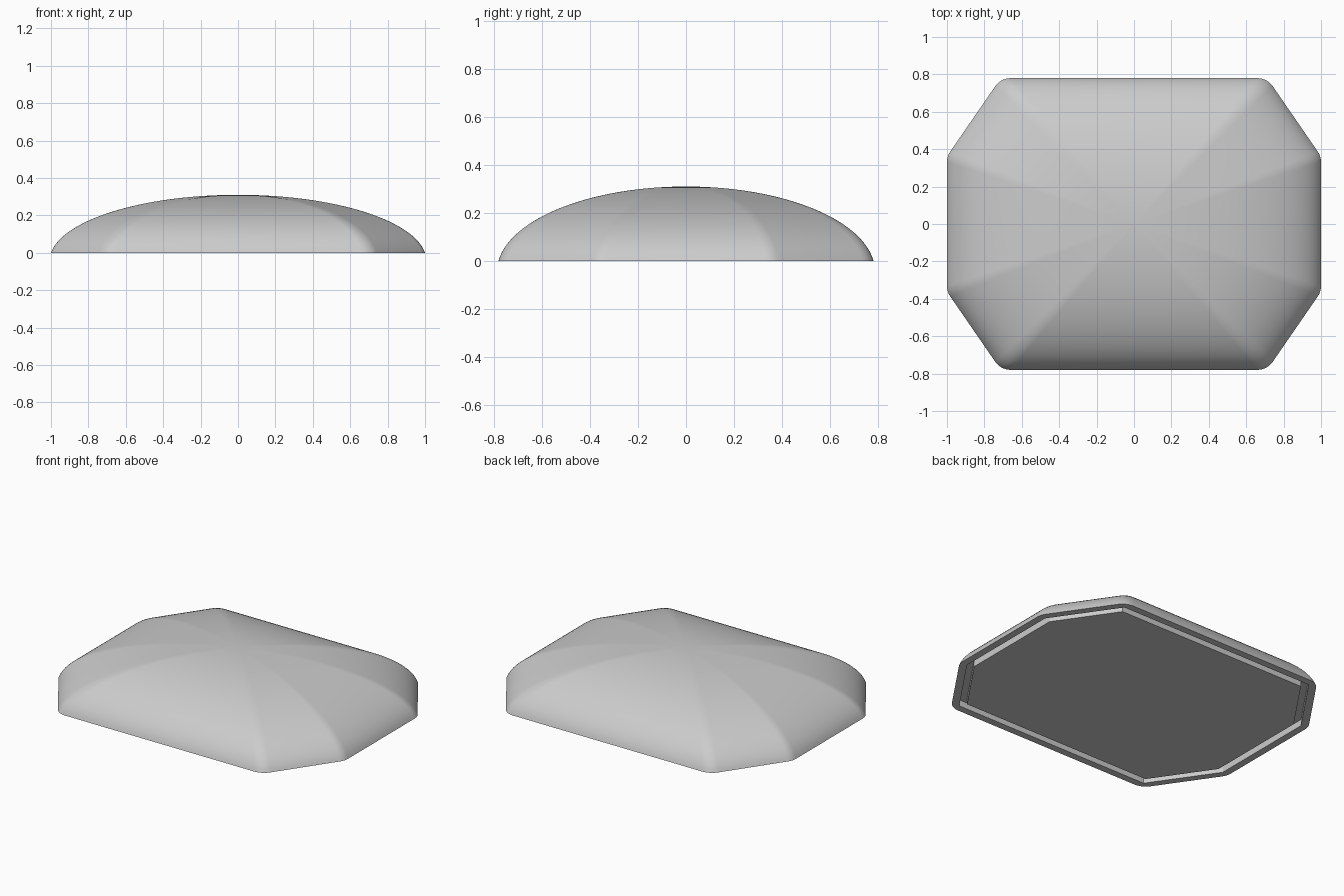
import bpy, bmesh, math
from mathutils import Vector

if "Cube" in bpy.data.objects:
    bpy.data.objects.remove(bpy.data.objects["Cube"])

grey = bpy.data.materials.new("light grey")
grey.diffuse_color = (0.6, 0.6, 0.6, 1)
grey.use_nodes = True
grey.node_tree.nodes["Principled BSDF"].inputs["Base Color"].default_value = grey.diffuse_color

HX, HY, CX, CY = 1.0, 0.78, 0.712, 0.362   # half sizes and ends of the corner cuts
HEIGHT, START = 0.31, math.radians(7)      # dome height, angle where its arc begins
RIM, PANEL, DEPTH = 0.045, 0.088, 0.04     # insets of the groove sides, groove depth
ROUND, STEPS, RINGS = 0.1, 6, 28


def octagon(inset=0.0):
    """Counter-clockwise octagon whose sides are all moved in by the inset."""
    c = [(HX, -CY), (HX, CY), (CX, HY), (-CX, HY), (-HX, CY), (-HX, -CY), (-CX, -HY), (CX, -HY)]
    c = [Vector(p) for p in c]
    out = []
    for i, p in enumerate(c):
        d1, d2 = (p - c[i - 1]).normalized(), (c[(i + 1) % 8] - p).normalized()
        n1, n2 = Vector((-d1.y, d1.x)), Vector((-d2.y, d2.x))
        out.append(p + (n1 + n2) * (inset / (1 + n1.dot(n2))))
    return out


def rounded(corners):
    """Replace each corner with a short arc."""
    out = []
    for i, p in enumerate(corners):
        a, b = (corners[i - 1] - p).normalized(), (corners[(i + 1) % 8] - p).normalized()
        t = ROUND / math.tan(a.angle(b) / 2)
        p1, p2 = p + a * t, p + b * t
        centre = p + (a + b).normalized() * (ROUND / math.sin(a.angle(b) / 2))
        for k in range(STEPS + 1):
            mid = p1.lerp(p2, k / STEPS) - centre
            out.append(centre + mid.normalized() * ROUND)
    return out


def ring(bm, pts, z, scale=1.0):
    return [bm.verts.new((p.x * scale, p.y * scale, z)) for p in pts]


def bridge(bm, lower, upper):
    n = len(lower)
    for i in range(n):
        j = (i + 1) % n
        bm.faces.new((lower[i], lower[j], upper[j], upper[i]))


def finish(bm, name, angle):
    bmesh.ops.recalc_face_normals(bm, faces=bm.faces)
    mesh = bpy.data.meshes.new(name)
    bm.to_mesh(mesh)
    bm.free()
    mesh.materials.append(grey)
    ob = bpy.data.objects.new(name, mesh)
    bpy.context.collection.objects.link(ob)
    bpy.ops.object.select_all(action='DESELECT')
    ob.select_set(True)
    bpy.context.view_layer.objects.active = ob
    bpy.ops.object.shade_smooth_by_angle(angle=math.radians(angle))


# domed shell: the rounded outline shrinks along an elliptical arc to the apex
bm = bmesh.new()
outline = rounded(octagon())
amp = HEIGHT / (1 - math.sin(START))
base = prev = ring(bm, outline, 0)
for k in range(1, RINGS):
    t = START + (math.pi / 2 - START) * k / RINGS
    cur = ring(bm, outline, amp * (math.sin(t) - math.sin(START)), math.cos(t) / math.cos(START))
    bridge(bm, prev, cur)
    prev = cur
apex = bm.verts.new((0, 0, HEIGHT))
for i in range(len(prev)):
    bm.faces.new((prev[i], prev[(i + 1) % len(prev)], apex))

# underside: flat rim, groove and flush base panel, all with sharp corners
rim = ring(bm, octagon(RIM), 0)
groove_out = ring(bm, octagon(RIM), DEPTH)
groove_in = ring(bm, octagon(PANEL), DEPTH)
panel = ring(bm, octagon(PANEL), 0)
n, s = len(base), STEPS + 1
for c in range(8):
    for k in range(STEPS):
        bm.faces.new((base[c * s + k + 1], base[c * s + k], rim[c]))
    d = (c + 1) % 8
    bm.faces.new((base[d * s], base[c * s + STEPS], rim[c], rim[d]))
bridge(bm, rim, groove_out)
bridge(bm, groove_out, groove_in)
bridge(bm, groove_in, panel)
bm.faces.new(panel)
finish(bm, "domed_cover", 34)
